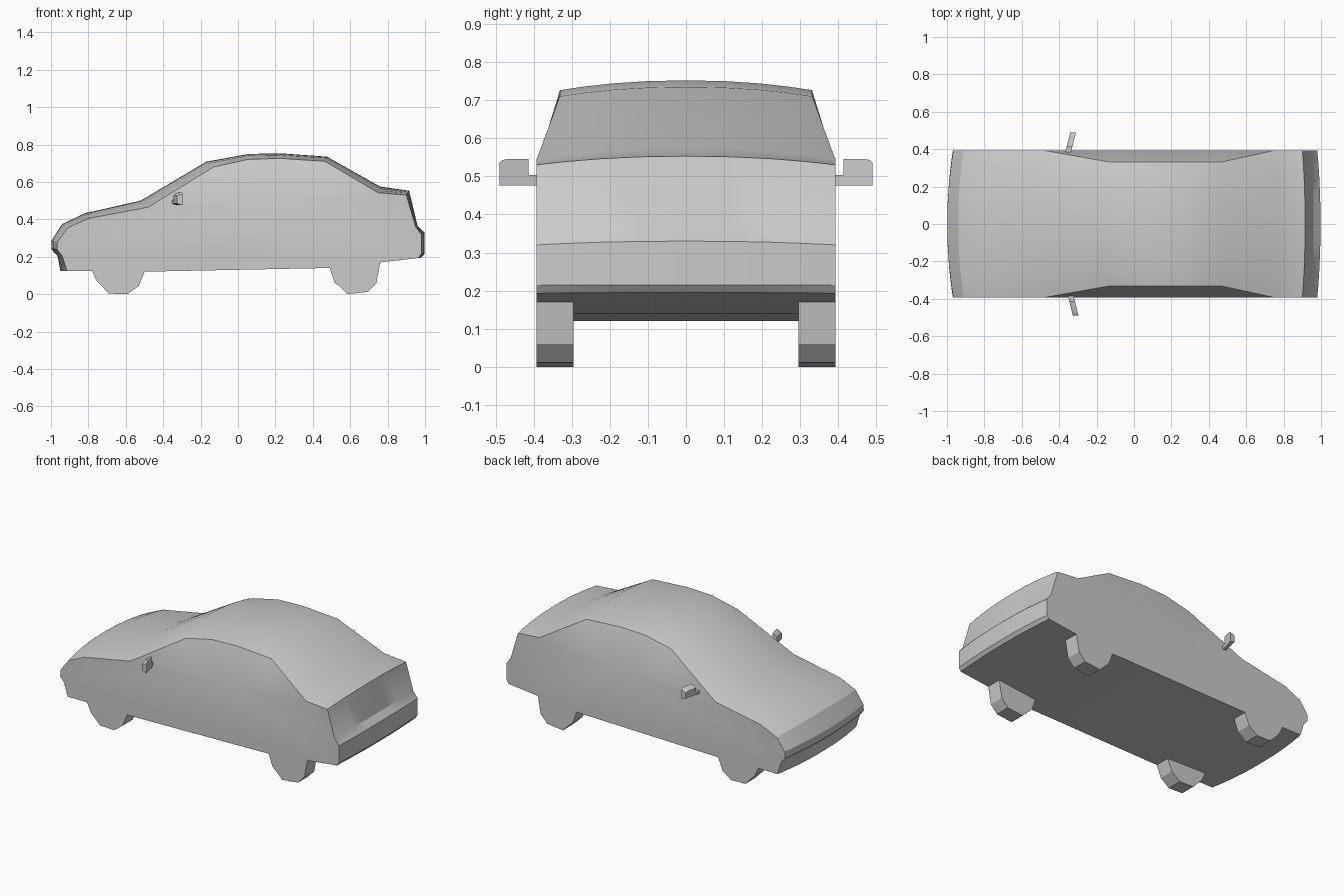
import bpy, bmesh

if "Cube" in bpy.data.objects:
    bpy.data.objects.remove(bpy.data.objects["Cube"])

HALF = 0.393  # half width of the body


def make_object(name, bm, angle=0.5):
    bmesh.ops.recalc_face_normals(bm, faces=bm.faces)
    mesh = bpy.data.meshes.new(name)
    bm.to_mesh(mesh)
    bm.free()
    obj = bpy.data.objects.new(name, mesh)
    bpy.context.collection.objects.link(obj)
    bpy.ops.object.select_all(action='DESELECT')
    obj.select_set(True)
    bpy.context.view_layer.objects.active = obj
    bpy.ops.object.shade_smooth_by_angle(angle=angle)
    return obj


def loft(bm, rings):
    """Skin closed rings of equal length, return the vertex rings."""
    rows = [[bm.verts.new(p) for p in ring] for ring in rings]
    n = len(rows[0])
    for a, b in zip(rows, rows[1:]):
        for i in range(n):
            j = (i + 1) % n
            bm.faces.new((a[i], a[j], b[j], b[i]))
    return rows


# Body outline: centre x, centre z, side x, side z
OUTLINE = [
    (-0.95, 0.125, -0.915, 0.125), (-0.965, 0.205, -0.94, 0.205),
    (-0.998, 0.24, -0.968, 0.24), (-0.998, 0.285, -0.965, 0.28),
    (-0.94, 0.375, -0.91, 0.355), (-0.82, 0.432, -0.80, 0.405),
    (-0.52, 0.50, -0.48, 0.465),
    (-0.17, 0.708, -0.13, 0.68), (0.06, 0.75, 0.05, 0.72),
    (0.24, 0.752, 0.22, 0.726), (0.475, 0.735, 0.465, 0.71),
    (0.76, 0.575, 0.75, 0.542),
    (0.915, 0.553, 0.90, 0.53), (0.96, 0.365, 0.95, 0.36),
    (0.997, 0.33, 0.98, 0.32), (0.997, 0.215, 0.98, 0.215),
    (0.98, 0.195, 0.965, 0.193),
    (0.76, 0.17, 0.76, 0.17), (0.49, 0.14, 0.49, 0.14),
    (-0.50, 0.12, -0.50, 0.12), (-0.78, 0.125, -0.78, 0.125),
]
ROOF = range(7, 11)            # outline rows pulled inward at the roof
BELT_A, BELT_B = 6, 11         # rows where the belt line starts and ends


def body_ring(t):
    k = abs(t) ** 2.2
    ring = []
    for i, (cx, cz, sx, sz) in enumerate(OUTLINE):
        half = 0.331 if i in ROOF else HALF
        ring.append((cx + (sx - cx) * k, t * half, cz + (sz - cz) * k))
    return ring


# Body shell
bm = bmesh.new()
steps = [0, 0.3, 0.58, 0.8, 0.92, 1]
rows = loft(bm, [body_ring(t) for t in [-s for s in steps[:0:-1]] + steps])
for row, y in ((rows[0], -HALF), (rows[-1], HALF)):
    a, b = row[BELT_A].co, row[BELT_B].co
    belt = list(row)
    for i in ROOF:
        x = row[i].co.x
        z = a.z + (b.z - a.z) * (x - a.x) / (b.x - a.x)
        belt[i] = bm.verts.new((x, y, z))
    bm.faces.new(belt)                       # flat lower side
    for i in range(BELT_A, BELT_B):          # leaning window band
        quad = [row[i], row[i + 1], belt[i + 1], belt[i]]
        bm.faces.new(list(dict.fromkeys(quad)))
make_object("car_body", bm)

# Wheels: half polygons below the sill
WHEELS = {
    "front": [(-0.78, 0.125), (-0.755, 0.07), (-0.69, 0.003), (-0.59, 0.0),
              (-0.53, 0.045), (-0.50, 0.12)],
    "rear": [(0.49, 0.14), (0.515, 0.068), (0.585, 0.0), (0.695, 0.012),
             (0.74, 0.06), (0.76, 0.17)],
}
for end, outline in WHEELS.items():
    for side, s in (("left", 1), ("right", -1)):
        bm = bmesh.new()
        inner, outer = loft(bm, [[(x, s * y, z) for x, z in outline]
                                 for y in (0.295, HALF)])
        bm.faces.new(inner)
        bm.faces.new(outer)
        make_object(f"{end}_{side}_wheel", bm)

# Door mirrors: housing outline (y, z) with a short stalk, swept back outward
MIRROR = [(0.385, 0.476), (0.49, 0.476), (0.49, 0.535), (0.482, 0.543),
          (0.465, 0.546), (0.413, 0.546), (0.413, 0.503), (0.385, 0.503)]
for side, s in (("left", 1), ("right", -1)):
    bm = bmesh.new()
    rings = []
    for dx, scale in ((0.0, 0.6), (0.012, 0.85), (0.03, 1.0)):
        rings.append([(-0.358 - 0.007 * s + dx + (y - HALF) * 0.25,
                       s * y, 0.50 + (z - 0.50) * scale) for y, z in MIRROR])
    front, _, back = loft(bm, rings)
    bm.faces.new(front)
    bm.faces.new(back)
    make_object(f"{side}_door_mirror", bm)
